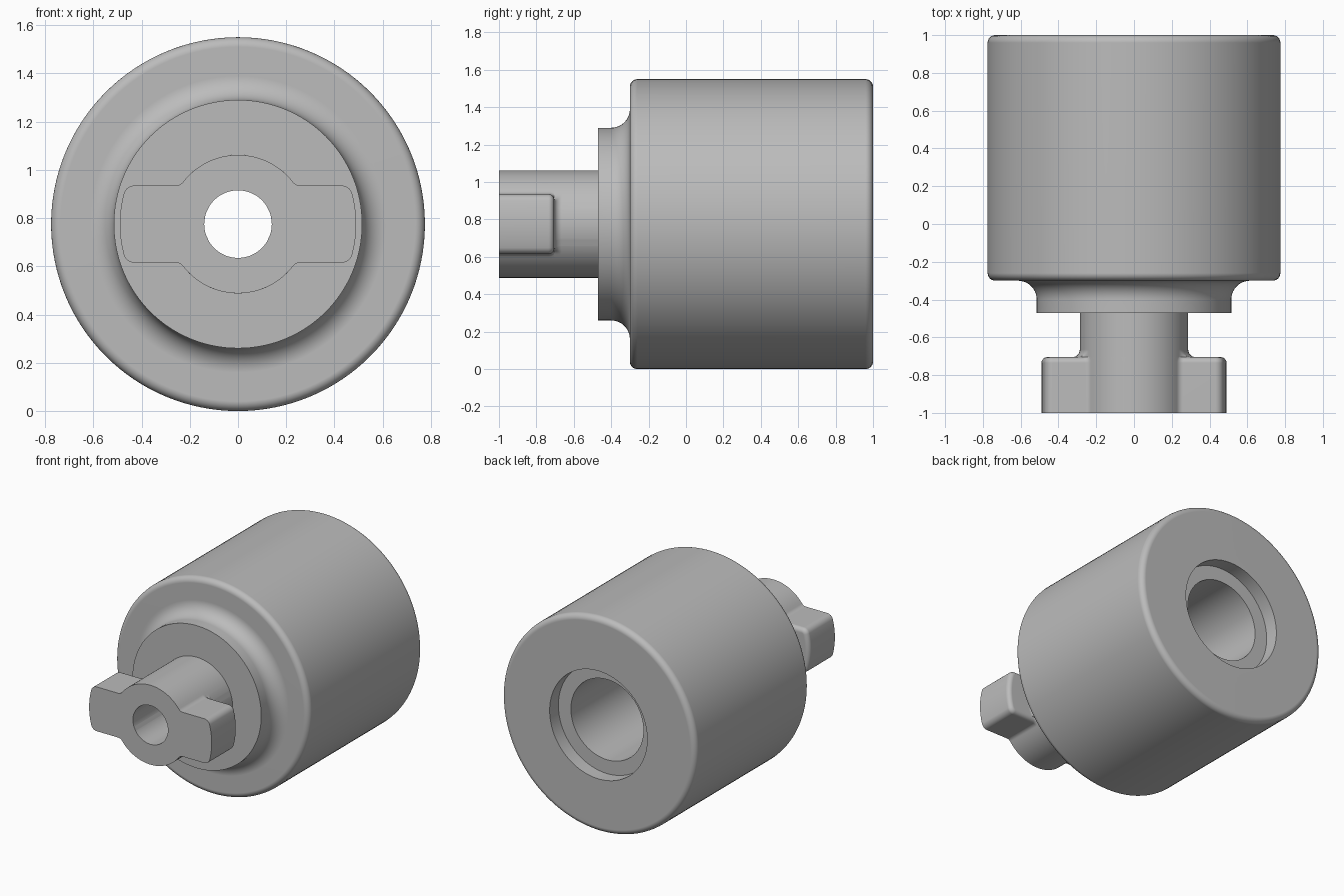
import bpy, bmesh
from math import sin, cos, pi, sqrt, atan2, hypot, radians

if "Cube" in bpy.data.objects:
    bpy.data.objects.remove(bpy.data.objects["Cube"])

AXIS_Z = 0.775
SHAFT_R, HOLE_R, BORE_R = 0.287, 0.14, 0.29
FLANGE_Y, BORE_END = -0.47, -0.2

grey = bpy.data.materials.new("plain grey")
grey.use_nodes = True
colour = (0.5, 0.5, 0.5, 1)
grey.diffuse_color = colour
grey.node_tree.nodes["Principled BSDF"].inputs["Base Color"].default_value = colour


def arc(cx, cy, r, a0, a1, n):
    """Points along an arc, both ends included."""
    return [(cx + r * cos(a0 + (a1 - a0) * i / n),
             cy + r * sin(a0 + (a1 - a0) * i / n)) for i in range(n + 1)]


def loft(name, rings):
    """Join rings of (x, y, z) points, each ring running round the y axis."""
    bm = bmesh.new()
    loops = [[bm.verts.new((x, y, z + AXIS_Z)) for x, y, z in ring] for ring in rings]
    n = len(loops[0])
    for a, b in zip(loops, loops[1:]):
        for j in range(n):
            k = (j + 1) % n
            bm.faces.new((a[j], b[j], b[k], a[k]))
    bmesh.ops.remove_doubles(bm, verts=bm.verts[:], dist=1e-5)
    mesh = bpy.data.meshes.new(name)
    bm.to_mesh(mesh)
    bm.free()
    mesh.materials.append(grey)
    obj = bpy.data.objects.new(name, mesh)
    bpy.context.collection.objects.link(obj)
    bpy.ops.object.select_all(action='DESELECT')
    obj.select_set(True)
    bpy.context.view_layer.objects.active = obj
    bpy.ops.object.shade_smooth_by_angle(angle=radians(30))
    mod = obj.modifiers.new("even shading", 'WEIGHTED_NORMAL')
    mod.keep_sharp = True
    return obj


def lathe(name, profile, n=128):
    return loft(name, [[(r * cos(2 * pi * j / n), y, r * sin(2 * pi * j / n))
                        for j in range(n)] for r, y in profile])


def key_outline(inset):
    """Shaft circle with two rounded lugs; the lugs shrink by the inset."""
    h, tip, corner, fillet = 0.16 - inset, 0.49 - inset, 0.045 - inset, 0.04 + inset
    cx, cz = sqrt((tip - corner) ** 2 - (h - corner) ** 2), h - corner
    fz = h + fillet
    fx = sqrt((SHAFT_R + fillet) ** 2 - fz ** 2)
    a_tip, a_shaft = atan2(cz, cx), atan2(fz, fx)
    q = arc(0, 0, tip, 0, a_tip, 6)
    q += arc(cx, cz, corner, a_tip, pi / 2, 6)[1:]
    q += arc(fx, fz, fillet, -pi / 2, a_shaft - pi, 8)
    q += arc(0, 0, SHAFT_R, a_shaft, pi / 2, 16)[1:]
    half = q + [(-x, z) for x, z in reversed(q[:-1])]
    return half[:-1] + [(-x, -z) for x, z in half[:-1]]


def limit(points, r_max):
    """Pull points in to a largest radius."""
    out = []
    for x, z in points:
        s = min(1, r_max / hypot(x, z))
        out.append((x * s, z * s))
    return out


def at(points, y):
    return [(x, y, z) for x, z in points]


# Stepped body with filleted flange, rounded rims and counterbored socket
body = [(SHAFT_R, FLANGE_Y), (0.515, FLANGE_Y)]
body += arc(0.615, -0.4, 0.1, pi, pi / 2, 10)
body += arc(0.735, -0.26, 0.04, -pi / 2, 0, 6)
body += arc(0.735, 0.96, 0.04, 0, pi / 2, 6)
body += [(0.39, 1), (0.39, 0.9), (BORE_R, 0.9), (BORE_R, BORE_END), (HOLE_R, BORE_END)]
lathe("body", body)

# Hollow shaft with two drive lugs
full = key_outline(0)
hole = limit(full, HOLE_R)
rings = [at(hole, BORE_END), at(hole, -1), at(full, -1)]

# Rounded rear edges of the lugs
LUG_BACK, EDGE, ROOT = -0.705, 0.03, 0.04
for i in range(7):
    a = pi / 2 * i / 6
    rings.append(at(key_outline(EDGE * (1 - cos(a))), LUG_BACK - EDGE * (1 - sin(a))))

# Fillet from the rear of the lugs down to the shaft
small = key_outline(EDGE)
for i in range(7):
    a = pi / 2 * i / 6
    rings.append(at(limit(small, SHAFT_R + ROOT * (1 - sin(a))),
                    LUG_BACK + ROOT * (1 - cos(a))))
rings.append(at(limit(small, SHAFT_R), FLANGE_Y))
loft("drive_shaft", rings)
